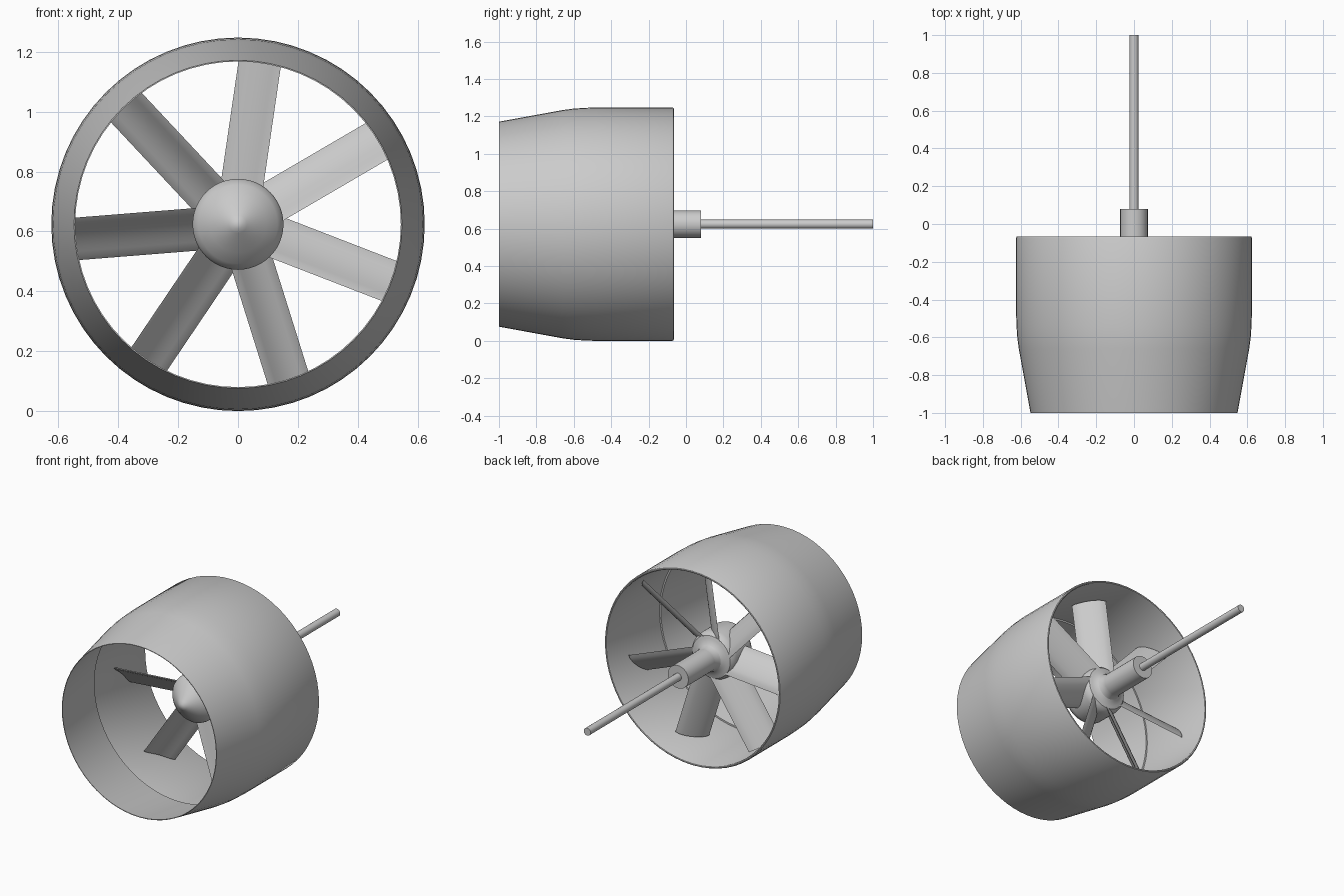
import bpy, bmesh, math
from mathutils import Matrix, Vector

AXIS_Z = 0.624
BLADES = 7

cube = bpy.data.objects.get("Cube")
if cube:
    bpy.data.objects.remove(cube, do_unlink=True)

grey = bpy.data.materials.new("satin grey")
grey.use_nodes = True
grey.diffuse_color = (0.6, 0.6, 0.6, 1)
grey.node_tree.nodes["Principled BSDF"].inputs["Base Color"].default_value = (0.6, 0.6, 0.6, 1)


def finish(bm, name, angle=30):
    """Turn a bmesh into a shaded object on the fan axis."""
    bmesh.ops.remove_doubles(bm, verts=bm.verts, dist=1e-5)
    bmesh.ops.recalc_face_normals(bm, faces=bm.faces)
    mesh = bpy.data.meshes.new(name)
    bm.to_mesh(mesh)
    bm.free()
    mesh.materials.append(grey)
    obj = bpy.data.objects.new(name, mesh)
    obj.location.z = AXIS_Z
    bpy.context.collection.objects.link(obj)
    bpy.ops.object.select_all(action="DESELECT")
    obj.select_set(True)
    bpy.context.view_layer.objects.active = obj
    bpy.ops.object.shade_smooth_by_angle(angle=math.radians(angle))
    return obj


def lathe(name, profile, steps, closed=False):
    """Spin (y, radius) points around the fan axis."""
    bm = bmesh.new()
    verts = [bm.verts.new((r, y, 0)) for y, r in profile]
    edges = [bm.edges.new(pair) for pair in zip(verts, verts[1:])]
    if closed:
        edges.append(bm.edges.new((verts[-1], verts[0])))
    bmesh.ops.spin(bm, geom=verts + edges, cent=(0, 0, 0), axis=(0, 1, 0),
                   angle=math.tau, steps=steps)
    return finish(bm, name)


# Duct: tapered nose, straight body, rounded rear lip, small step inside
lathe("duct_shell", [
    (-1, 0.548), (-0.66, 0.61), (-0.6, 0.618), (-0.54, 0.622), (-0.48, 0.624),
    (-0.074, 0.624), (-0.067, 0.621), (-0.065, 0.616), (-0.067, 0.611), (-0.074, 0.608),
    (-0.6, 0.608), (-0.6, 0.598), (-1, 0.544)], 64, closed=True)

# Hub: pointed spinner, drum, rounded back flowing into the sleeve
lathe("hub_spinner", [
    (-0.575, 0), (-0.572, 0.015), (-0.562, 0.03), (-0.51, 0.095), (-0.475, 0.132),
    (-0.455, 0.147), (-0.435, 0.152), (-0.3, 0.152), (-0.272, 0.147), (-0.255, 0.134),
    (-0.25, 0.118), (-0.245, 0.1), (-0.232, 0.083), (-0.21, 0.074), (-0.19, 0.073),
    (-0.19, 0)], 48)
lathe("shaft_sleeve", [(-0.2, 0), (-0.2, 0.073), (0.08, 0.073), (0.08, 0)], 32)
lathe("drive_shaft", [(0.05, 0), (0.05, 0.024), (1, 0.024), (1, 0)], 24)


def blade_section(radius, chord, thick, camber, pitch, count=10):
    """Closed curved section; x runs along the chord, y along the fan axis."""
    points = []
    for side in (1, -1):
        for i in range(count):
            t = i / count if side == 1 else 1 - i / count
            u = 2 * t - 1
            half = thick / 2 * math.sqrt(max(0, 1 - u ** 4))
            points.append((u * chord / 2, camber * (1 - u * u) - camber / 2 + side * half))
    turn = Matrix.Rotation(pitch, 2)
    result = []
    for p in points:
        x, y = turn @ Vector(p)
        # Wrap the section so the tip follows the duct wall
        result.append((x, y - 0.32, math.sqrt(radius ** 2 - x * x)))
    return result


# Fan blades
for k in range(BLADES):
    bm = bmesh.new()
    rings = [[bm.verts.new(p) for p in blade_section(r, 0.205, 0.018, 0.016, math.radians(-46))]
             for r in (0.11, 0.35, 0.6)]
    for low, high in zip(rings, rings[1:]):
        for i in range(len(low)):
            j = (i + 1) % len(low)
            bm.faces.new((low[i], low[j], high[j], high[i]))
    bm.faces.new(rings[0])
    bm.faces.new(rings[-1])
    spin = math.radians(8.3) + k * math.tau / BLADES
    bmesh.ops.rotate(bm, verts=bm.verts, cent=(0, 0, 0),
                     matrix=Matrix.Rotation(spin, 3, "Y"))
    finish(bm, f"fan_blade_{k + 1}", 40)
